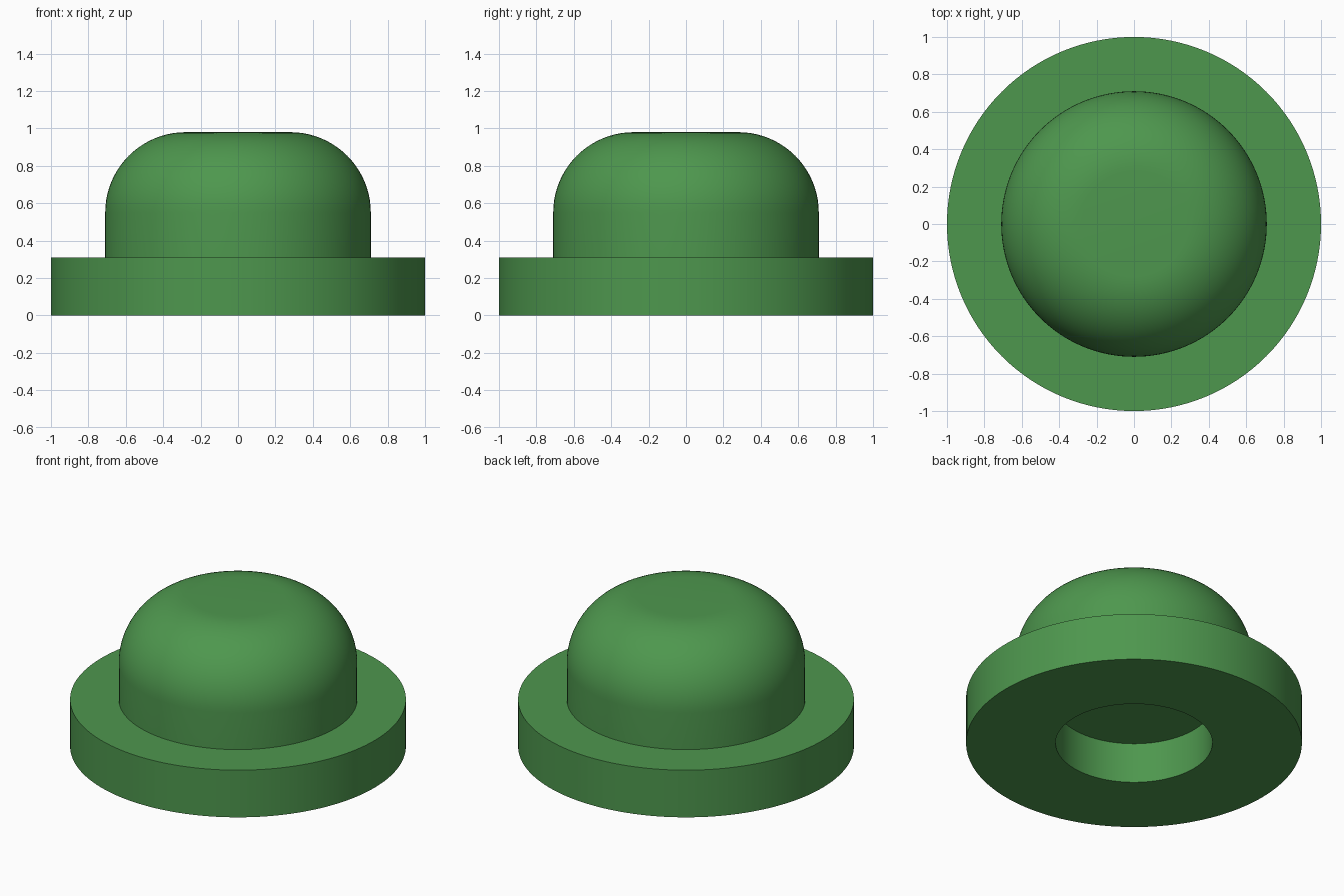
import bpy, bmesh, math

if "Cube" in bpy.data.objects:
    bpy.data.objects.remove(bpy.data.objects["Cube"])

SEGMENTS = 128

green = bpy.data.materials.new("green")
green.diffuse_color = (0.076, 0.31, 0.076, 1.0)
green.use_nodes = True
green.node_tree.nodes["Principled BSDF"].inputs["Base Color"].default_value = green.diffuse_color

# Half-section: socket ceiling, socket wall, flange, dome wall
profile = [(0, 0.265), (0.467, 0.265), (0.467, 0), (1, 0),
           (1, 0.31), (0.71, 0.31)]

# Rounded shoulder of the dome, ending in a flat top
FILLET, STEPS = 0.43, 20
for i in range(STEPS + 1):
    a = math.pi / 2 * i / STEPS
    profile.append((0.28 + FILLET * math.cos(a), 0.55 + FILLET * math.sin(a)))
profile.append((0, 0.98))

# Spin the half-section around the z axis
bm = bmesh.new()
verts = [bm.verts.new((r, 0, z)) for r, z in profile]
edges = [bm.edges.new(pair) for pair in zip(verts, verts[1:])]
bmesh.ops.spin(bm, geom=verts + edges, cent=(0, 0, 0), axis=(0, 0, 1),
               angle=math.tau, steps=SEGMENTS, use_merge=False)
bmesh.ops.remove_doubles(bm, verts=bm.verts, dist=1e-5)
bmesh.ops.recalc_face_normals(bm, faces=bm.faces)

mesh = bpy.data.meshes.new("flanged_dome_plug")
bm.to_mesh(mesh)
bm.free()
mesh.materials.append(green)
plug = bpy.data.objects.new("flanged_dome_plug", mesh)
bpy.context.collection.objects.link(plug)

# Smooth round surfaces, crisp rims
bpy.context.view_layer.objects.active = plug
plug.select_set(True)
bpy.ops.object.shade_smooth_by_angle(angle=math.radians(30))
